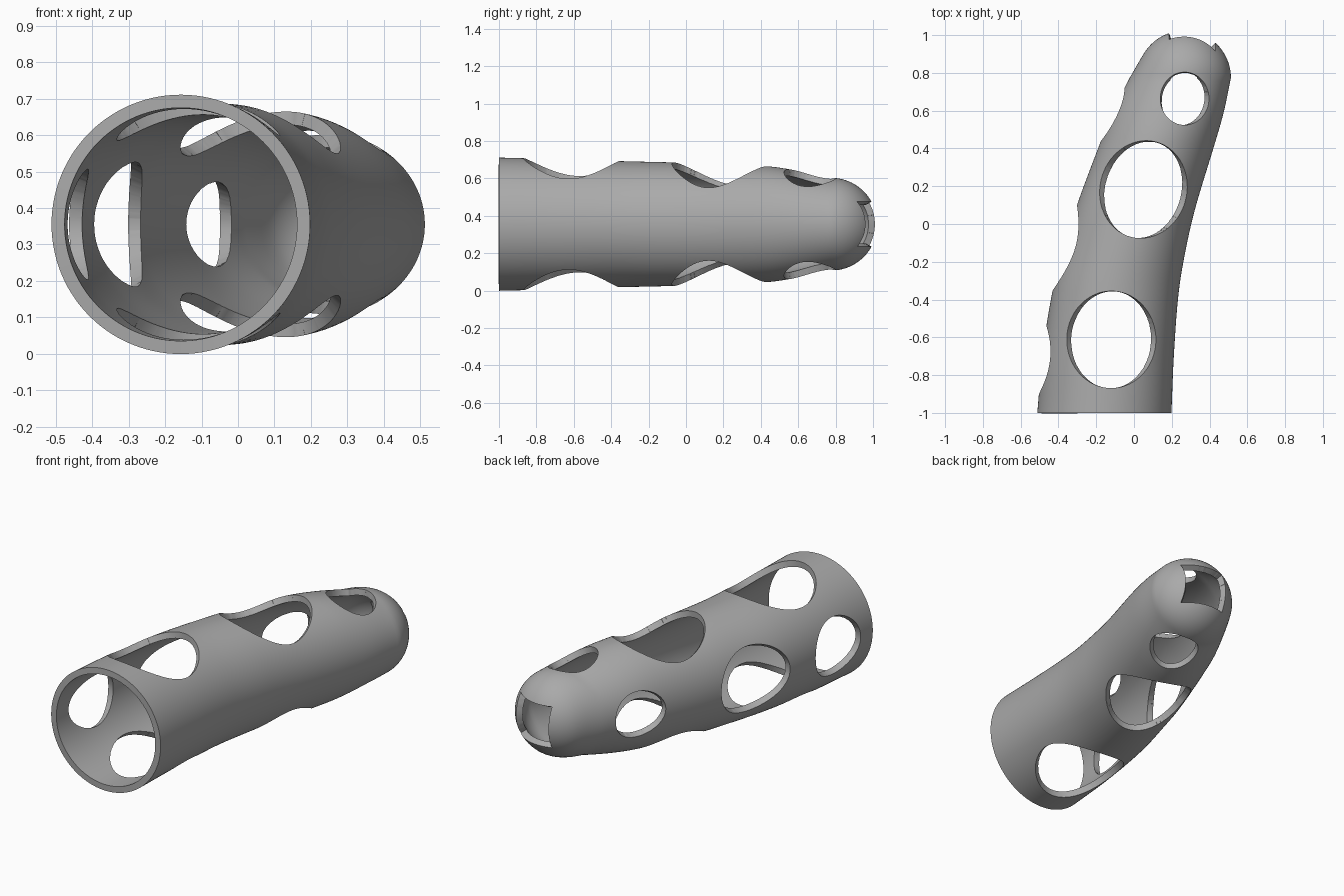
import bpy, bmesh, math
from mathutils import Matrix, Vector
from mathutils.bvhtree import BVHTree

cube = bpy.data.objects.get("Cube")
if cube:
    bpy.data.objects.remove(cube, do_unlink=True)

MID = 0.355       # height of the tube axis
WALL = 0.036
SIDES = 112

grey = bpy.data.materials.new("plain grey")
grey.use_nodes = True
grey.diffuse_color = (0.4, 0.4, 0.4, 1)
grey.node_tree.nodes["Principled BSDF"].inputs["Base Color"].default_value = (0.4, 0.4, 0.4, 1)

# Tube outline: y, right edge, left edge, half height
stations = [Vector(s) for s in (
    (-1.0, -0.512, 0.198, 0.356), (-0.68, -0.483, 0.212, 0.348),
    (-0.35, -0.430, 0.238, 0.337), (-0.1, -0.362, 0.281, 0.331),
    (0.1, -0.302, 0.329, 0.325), (0.44, -0.175, 0.432, 0.309),
    (0.6, -0.112, 0.477, 0.285), (0.775, -0.022, 0.513, 0.248))]


def slope(i):
    a, b = stations[max(i - 1, 0)], stations[min(i + 1, len(stations) - 1)]
    return (b - a) / (b[0] - a[0])


def smooth_rings(steps):
    """Hermite interpolation between the stations."""
    for i in range(len(stations) - 1):
        a, b = stations[i], stations[i + 1]
        h = b[0] - a[0]
        for k in range(steps):
            t = k / steps
            e = t * t * (3 - 2 * t)
            ring = a * (1 - e) + b * e
            ring += slope(i) * h * t * (1 - t) ** 2 - slope(i + 1) * h * t * t * (1 - t)
            ring[0] = a[0] + h * t
            yield ring


def dome_rings(count, cx=0.265, cy=0.775, radius=0.248):
    """Round tip, with its outer flank running straight into the tube."""
    for k in range(count):
        a = math.pi / 2 * k / count
        y, half = cy + radius * math.sin(a), radius * math.cos(a)
        low = cx - half
        if y < 0.9:
            low = min(low, 0.05 - (0.9 - y) * 0.577)
        yield Vector((y, low, cx + half, half))


def add_object(name, bm):
    mesh = bpy.data.meshes.new(name)
    bm.to_mesh(mesh)
    bm.free()
    obj = bpy.data.objects.new(name, mesh)
    bpy.context.collection.objects.link(obj)
    return obj


# Closed body: rings skinned from the open end to the tip
bm = bmesh.new()
loops = []
for y, lo, hi, rz in list(smooth_rings(9)) + list(dome_rings(20)):
    loop = []
    for k in range(SIDES):
        a = 2 * math.pi * k / SIDES
        loop.append(bm.verts.new(((lo + hi) / 2 + (hi - lo) / 2 * math.cos(a), y,
                                  MID + rz * math.sin(a))))
    loops.append(loop)
for p, q in zip(loops, loops[1:]):
    for k in range(SIDES):
        n = (k + 1) % SIDES
        bm.faces.new((p[k], p[n], q[n], q[k]))
bm.faces.new(loops[0])
bm.faces.new(loops[-1])
bmesh.ops.recalc_face_normals(bm, faces=bm.faces)
skin = BVHTree.FromBMesh(bm)
shell = add_object("finger_shell", bm)
shell.data.materials.append(grey)


def cut(cutter):
    cutter.hide_render = True
    mod = shell.modifiers.new("cut", 'BOOLEAN')
    mod.operation = 'DIFFERENCE'
    mod.solver = 'EXACT'
    mod.object = cutter
    bpy.ops.object.modifier_apply(modifier=mod.name)
    bpy.data.objects.remove(cutter, do_unlink=True)


def oval_cutter(name, centre, ra, rb, depth, turn):
    bm = bmesh.new()
    bmesh.ops.create_cone(bm, cap_ends=True, segments=72, radius1=1, radius2=1, depth=depth,
                          matrix=Matrix.Translation(centre) @ turn @ Matrix.Diagonal((ra, rb, 1, 1)))
    return add_object(name, bm)


bpy.context.view_layer.objects.active = shell
shell.select_set(True)

# Holes through top and bottom
for x, y, rx, ry, lean in ((-0.12, -0.612, 0.236, 0.257, 0),
                           (0.05, 0.183, 0.23, 0.26, -15),
                           (0.268, 0.664, 0.129, 0.14, 0)):
    cut(oval_cutter("top_hole", (x, y, MID), rx, ry, 2,
                    Matrix.Rotation(math.radians(lean), 4, 'Z')))

# Holes along the one pierced flank
for x, y, ry, rz in ((-0.6, -0.72, 0.18, 0.168),
                     (-0.5, -0.125, 0.226, 0.19),
                     (-0.27, 0.58, 0.142, 0.132)):
    cut(oval_cutter("side_hole", (x, y, MID), rz, ry, 0.8, Matrix.Rotation(math.pi / 2, 4, 'Y')))

# Square window in the tip
bm = bmesh.new()
bmesh.ops.create_cube(bm, matrix=Matrix.Translation((0.308, 1.05, MID))
                      @ Matrix.Diagonal((0.245, 0.5, 0.24, 1)))
cut(add_object("tip_window", bm))

# Keep only the outer skin, open at the front
bm = bmesh.new()
bm.from_mesh(shell.data)
inner = [f for f in bm.faces
         if f.calc_center_median().y < -0.999
         or skin.find_nearest(f.calc_center_median())[3] > 0.004]
bmesh.ops.delete(bm, geom=inner, context='FACES')
bmesh.ops.remove_doubles(bm, verts=bm.verts, dist=0.0005)
bm.to_mesh(shell.data)
bm.free()

# Wall thickness, grown inward
wall = shell.modifiers.new("wall", 'SOLIDIFY')
wall.thickness = WALL
wall.offset = -1
bpy.ops.object.modifier_apply(modifier=wall.name)
bpy.ops.object.shade_smooth_by_angle(angle=math.radians(35))
